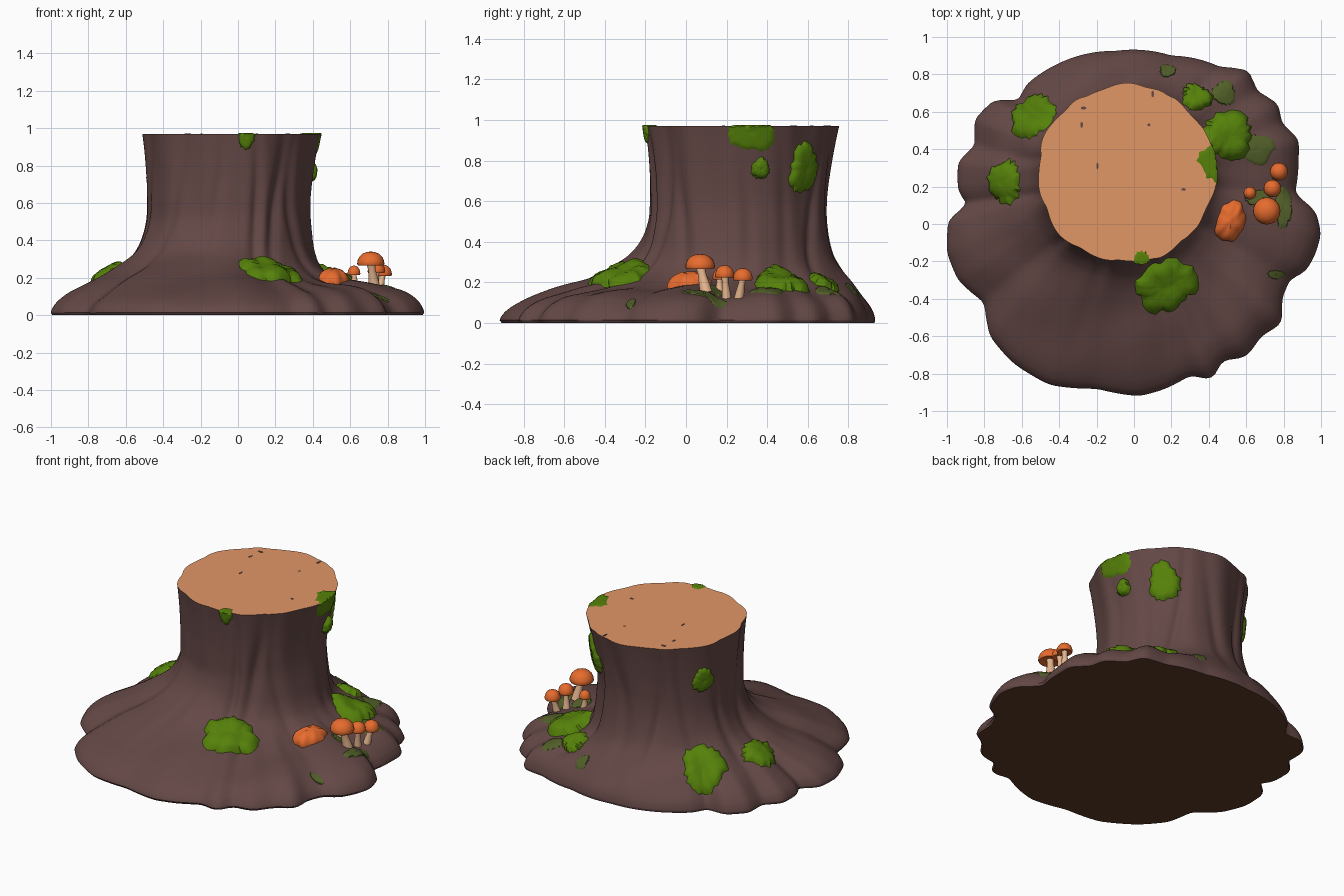
import bpy, bmesh, math, random
from mathutils import Vector, Matrix
from mathutils.bvhtree import BVHTree

if "Cube" in bpy.data.objects:
    bpy.data.objects.remove(bpy.data.objects["Cube"])
random.seed(4)


def material(name, col):
    m = bpy.data.materials.new(name)
    m.diffuse_color = (*col, 1)
    m.use_nodes = True
    m.node_tree.nodes["Principled BSDF"].inputs["Base Color"].default_value = m.diffuse_color
    return m


BARK = material("bark brown", (.127, .065, .061))
WOOD = material("cut wood tan", (.75, .31, .135))
UNDER = material("dark underside", (.11, .042, .019))
MOSS = material("moss green", (.092, .22, .003))
DULL = material("dull moss", (.085, .115, .022))
ORANGE = material("cap orange", (.82, .152, .028))
STEM = material("stem cream", (.82, .48, .28))


def finish(bm, name, mats, angle=40):
    me = bpy.data.meshes.new(name)
    bmesh.ops.recalc_face_normals(bm, faces=bm.faces)
    bm.to_mesh(me)
    for m in mats:
        me.materials.append(m)
    for p in me.polygons:
        p.use_smooth = True
    me.set_sharp_from_angle(angle=math.radians(angle))
    ob = bpy.data.objects.new(name, me)
    bpy.context.collection.objects.link(ob)
    return ob


def interp(pts, x):
    for (a, b), (c, d) in zip(pts, pts[1:]):
        if x <= c:
            return b + (d - b) * (x - a) / (c - a)
    return pts[-1][1]


def smooth(vals, k):
    n = len(vals)
    return [sum(vals[(i + j) % n] for j in range(-k, k + 1)) / (2 * k + 1) for i in range(n)]


# ---- stump: lobed root outline, polar about the trunk axis ----
CX, CY, N = -.04, .27, 288
outline = [(1.0, -.05), (.97, .07), (.86, .16), (.88, .35), (.88, .45), (.79, .54), (.77, .64),
           (.66, .71), (.61, .82), (.46, .84), (.35, .88), (.2, .9), (-.1, .925), (-.4, .86),
           (-.57, .75), (-.62, .66), (-.75, .66), (-.85, .56), (-.85, .42), (-.94, .33),
           (-.94, .18), (-.89, .1), (-.99, .03), (-1, -.15), (-.94, -.3), (-.8, -.42),
           (-.77, -.6), (-.65, -.74), (-.45, -.86), (-.2, -.88), (.03, -.92), (.17, -.88),
           (.3, -.81), (.42, -.83), (.47, -.73), (.6, -.71), (.68, -.6), (.79, -.53),
           (.79, -.4), (.83, -.3), (.92, -.25), (.97, -.16)]
pol = sorted((math.atan2(y - CY, x - CX) % math.tau, math.hypot(x - CX, y - CY)) for x, y in outline)
pol = [(pol[-1][0] - math.tau, pol[-1][1])] + pol + [(pol[0][0] + math.tau, pol[0][1])]
rim = smooth([interp(pol, math.tau * i / N) for i in range(N)], 1)
soft = smooth(rim, 12)

# creases running down the trunk: angle, width, depth
creases = [(-102, 4, .012), (-76, 4, .026), (-58, 5, .028), (-36, 5, .02), (-128, 4, .012),
           (-160, 5, .016), (172, 4, .015), (140, 5, .016), (112, 4, .016), (82, 5, .013),
           (55, 4, .02), (25, 5, .013), (0, 5, .012)]


def crease(a, z):
    d = 0
    for c, w, k in creases:
        x = (math.degrees(a) - c - 7 * math.sin(c + 3.5 * z) + 180) % 360 - 180
        d += k * math.exp(-(x / w) ** 2)
    return d


trunk = [(.0, .442), (.52, .437), (.6, .436), (.7, .441), (.8, .451), (.9, .464), (.97, .476)]
# flare: distance fraction, height, and height of the flatter shelf on the right
flare = [(0, .52, .52), (.03, .45, .36), (.08, .385, .28), (.15, .33, .235), (.25, .285, .2),
         (.4, .235, .174), (.6, .18, .158), (.8, .12, .13), (.9, .084, .096), (.96, .055, .062),
         (.99, .03, .032), (1, .014, .014), (.985, 0, 0)]
rows = [(0, .97 - .45 * k / 18, .97 - .45 * k / 18) for k in range(18)]
for p, q in zip(flare, flare[1:]):
    rows += [tuple(a + (b - a) * k / 4 for a, b in zip(p, q)) for k in range(4)]
rows.append(flare[-1])

grid = []
for s, z1, z2 in rows:
    ring = []
    for i in range(N):
        a = math.tau * i / N
        shelf = min(1, max(0, math.cos(a + .15)) * 1.4)
        z = z1 + (z2 - z1) * shelf
        cr = crease(a, z)
        fade = .35 + .65 * min(1, max(0, (.97 - z) / .4))
        rt = interp(trunk, z) + .006 * math.sin(5 * a + 1) + .005 * math.sin(11 * a + 3 * z) - cr * fade * (1 - s)
        rb = soft[i] + (rim[i] - soft[i]) * min(1, s * 1.2)
        r = rt + s * (rb - rt)
        zz = z
        if 0 < s and z > .014:
            zz *= 1 + 2.4 * (rim[i] - soft[i]) * s
            zz -= .35 * cr * math.sin(math.pi * s) ** .7 if s < 1 else 0
            zz += .006 * math.sin(math.pi * s) * math.sin(7 * a + 9 * s)
        lean = min(1, max(0, (.97 - z) / .35)) * (1 - s)
        ring.append(Vector((CX - .018 * lean + r * math.cos(a), CY - .016 * lean + r * math.sin(a), zz)))
    grid.append(ring)
# soften the joins between profile segments
for _ in range(2):
    g = [list(r) for r in grid]
    for j in range(1, len(grid) - 6):
        for i in range(N):
            g[j][i] = (grid[j - 1][i] + 2 * grid[j][i] + grid[j + 1][i]) / 4
    grid = g

bm = bmesh.new()
vs = [[bm.verts.new(p) for p in ring] for ring in grid]
for r0, r1 in zip(vs, vs[1:]):
    for i in range(N):
        bm.faces.new((r0[i], r1[i], r1[(i + 1) % N], r0[(i + 1) % N]))
bm.faces.new(vs[0]).material_index = 1
bm.faces.new(vs[-1][::-1]).material_index = 2
bmesh.ops.recalc_face_normals(bm, faces=bm.faces)
tree = BVHTree.FromBMesh(bm)
finish(bm, "stump", [BARK, WOOD, UNDER], 50)


# ---- moss: ragged cushions draped on the stump ----
def moss(name, c, n, w, h, thick, mat=MOSS, segs=36, rings=7):
    c, n = Vector(c), Vector(n).normalized()
    u = Vector((1, 0, 0)) if n.z > .95 else Vector((0, 0, 1)).cross(n).normalized()
    v = n.cross(u)
    ragged = [random.uniform(.9, 1.14) + .07 * math.sin(3 * math.tau * k / segs + c.x * 9) for k in range(segs)]
    bm = bmesh.new()

    def drape(p, lift):
        hit, nor, _, _ = tree.ray_cast(p + n * .3, -n)
        if hit is None or nor.dot(n) < .05 or (hit - p).length > .3:
            hit, nor, _, _ = tree.find_nearest(p)
        q = hit + (nor + n).normalized() * lift
        if c.z > .9:
            q.z = min(q.z, .974)
        return bm.verts.new(q)

    mid = drape(c, thick)
    prev = None
    for j in range(1, rings + 1):
        q = j / rings
        ring = []
        for k in range(segs):
            a = math.tau * k / segs
            rr = q * (1 + (ragged[k] - 1) * q)
            lift = thick * (1 - q ** 5) * (1 + random.uniform(-.25, .15) * q * q) + .004 if j < rings else -.006
            ring.append(drape(c + u * (w / 2 * rr * math.cos(a)) + v * (h / 2 * rr * math.sin(a)), lift))
        for k in range(segs):
            m = (k + 1) % segs
            if prev:
                bm.faces.new((prev[k], ring[k], ring[m], prev[m]))
            else:
                bm.faces.new((mid, ring[k], ring[m]))
        prev = ring
    finish(bm, name, [mat], 45)


moss("front_root_moss", (.18, -.345, .28), (.1, -.4, 1), .34, .29, .05)
moss("back_left_root_moss", (-.545, .585, .23), (-.6, .35, 1), .26, .29, .03)
moss("left_root_moss", (-.69, .225, .22), (-.5, 0, 1), .24, .2, .03)
moss("right_root_moss", (.5, .47, .2), (.5, .2, 1), .27, .27, .055)
moss("back_right_root_moss", (.335, .68, .2), (.4, .5, 1), .16, .16, .035)
moss("front_rim_moss", (.045, -.195, .95), (.1, -1, .6), .09, .1, .012)
moss("right_rim_moss", (.43, .325, .94), (1, .1, .6), .25, .14, .006)
moss("right_trunk_moss", (.4, .37, .76), (1, .2, 0), .09, .11, .032)
moss("back_right_trunk_moss", (.27, .595, .76), (.75, .65, 0), .19, .25, .025)
moss("back_left_trunk_moss", (-.44, .46, .735), (-1, .5, 0), .14, .16, .015)

# faint thin moss stains on the roots
for k, (x, y, w, h) in enumerate([(.48, .7, .13, .14), (.66, .4, .19, .17), (.8, .09, .09, .24),
                                  (.76, -.27, .1, .05), (.18, .82, .09, .07), (.66, .14, .14, .09)]):
    moss("moss_stain_%d" % (k + 1), (x, y, .15), (0, 0, 1), w, h, .003, DULL)


# ---- mushrooms ----
def lathe(name, profile, M, mat, segs=24):
    bm = bmesh.new()
    vr = [[bm.verts.new(M @ Vector((r * math.cos(math.tau * k / segs), r * math.sin(math.tau * k / segs), z)))
           for k in range(segs)] for r, z in profile]
    for a, b in zip(vr, vr[1:]):
        for k in range(segs):
            bm.faces.new((a[k], a[(k + 1) % segs], b[(k + 1) % segs], b[k]))
    bm.faces.new(vr[0])
    bm.faces.new(vr[-1])
    return finish(bm, name, [mat], 60)


CAP = [(.3, .12), (.75, .02), (.93, 0), (1, .12), (.97, .35), (.85, .62), (.62, .84), (.32, .96), (.04, 1)]
for k, (x, y, r, z0, z1, dx, dy) in enumerate([(.71, .07, .073, .265, .34, .02, .03),
                                               (.62, .165, .034, .215, .265, .005, 0),
                                               (.74, .19, .047, .225, .285, -.01, .01),
                                               (.775, .28, .048, .21, .27, -.02, -.02)]):
    lathe("mushroom_cap_%d" % (k + 1), CAP, Matrix.Translation((x, y, z0)) @ Matrix.Diagonal((r, r, z1 - z0, 1)), ORANGE)
    foot = tree.ray_cast(Vector((x + dx, y + dy, .5)), Vector((0, 0, -1)))[0]
    a, b = foot - Vector((0, 0, .01)), Vector((x, y, z0 + .015))
    rot = (b - a).to_track_quat('Z', 'Y').to_matrix().to_4x4()
    L, sr = (b - a).length, r * .2 + .009
    lathe("mushroom_stem_%d" % (k + 1), [(sr * 1.3, 0), (sr * 1.15, L * .3), (sr * .85, L * .7), (sr, L)],
          Matrix.Translation(a) @ rot, STEM, 14)

# broad crumpled cap lying on the root
bm = bmesh.new()
bmesh.ops.create_icosphere(bm, subdivisions=4, radius=1)
for v in bm.verts:
    a = math.atan2(v.co.y, v.co.x)
    f = 1 + .04 * math.sin(5 * a + 3 * v.co.z) + .025 * math.sin(9 * a - 2)
    p = Vector((v.co.x * .083 * f, v.co.y * .115 * f, max(v.co.z, -.35) * .074 * f))
    v.co = Matrix.Rotation(-.25, 3, 'Z') @ (Matrix.Rotation(.2, 3, 'Y') @ p) + Vector((.512, .02, .178))
finish(bm, "broad_cap", [ORANGE], 40)

# ---- small dark chips on the cut face ----
for k, (x, y, w, h) in enumerate([(-.28, .53, .008, .018), (.08, .53, .009, .009), (-.195, .31, .006, .02),
                                  (.265, .185, .013, .008), (-.27, .62, .018, .009), (.1, .695, .008, .02)]):
    lathe("wood_chip_%d" % (k + 1), [(1, 0), (1, .003)],
          Matrix.Translation((x, y, .969)) @ Matrix.Diagonal((w, h, 1, 1)), BARK, 5)
